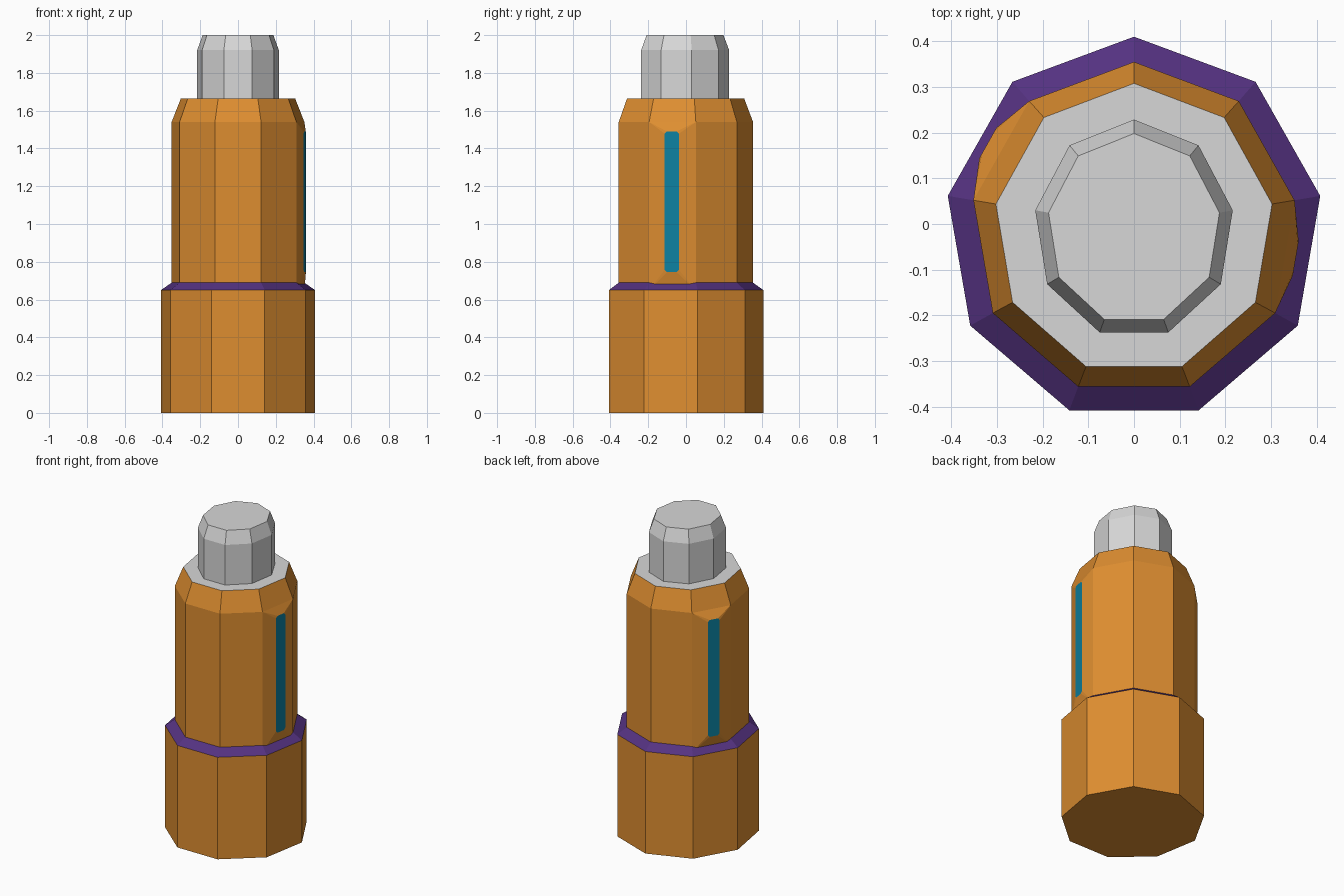
import bpy, bmesh, math
from mathutils import Vector

if "Cube" in bpy.data.objects:
    bpy.data.objects.remove(bpy.data.objects["Cube"])

SIDES = 9
CY = -0.0117  # the nonagon centre sits slightly forward of the bounding-box centre


def mat(name, rgb):
    m = bpy.data.materials.new(name)
    m.diffuse_color = (*rgb, 1)
    m.use_nodes = True
    m.node_tree.nodes["Principled BSDF"].inputs["Base Color"].default_value = m.diffuse_color
    return m


orange = mat("orange", (0.73, 0.27, 0.03))
grey = mat("light grey", (0.68, 0.68, 0.68))
purple = mat("purple", (0.09, 0.032, 0.22))
teal = mat("teal", (0.004, 0.22, 0.35))


def corner(k, rx, ry, z):
    a = math.radians(90 + 360 / SIDES * k)
    return Vector((rx * math.cos(a), CY + ry * math.sin(a), z))


def finish(bm, name, mats):
    bmesh.ops.recalc_face_normals(bm, faces=bm.faces)
    me = bpy.data.meshes.new(name)
    bm.to_mesh(me)
    bm.free()
    for m in mats:
        me.materials.append(m)
    ob = bpy.data.objects.new(name, me)
    bpy.context.collection.objects.link(ob)
    return ob


def stack(name, rings, mats, top_mat=0, bottom=True):
    """Nine-sided solid through (z, rx, ry) rings."""
    bm = bmesh.new()
    loops = [[bm.verts.new(corner(k, rx, ry, z)) for k in range(SIDES)] for z, rx, ry in rings]
    for lo, hi in zip(loops, loops[1:]):
        for k in range(SIDES):
            j = (k + 1) % SIDES
            bm.faces.new((lo[k], lo[j], hi[j], hi[k]))
    if bottom:
        bm.faces.new(loops[0][::-1])
    bm.faces.new(loops[-1]).material_index = top_mat
    return finish(bm, name, mats)


BX, BY = 0.357, 0.3666  # body radii

# Base, sloped collar, body and tip
stack("base", [(0, 0.414, 0.4217), (0.65, 0.414, 0.4217)], [orange])
stack("collar", [(0.65, 0.414, 0.4217), (0.69, 0.356, 0.3656)], [purple], bottom=False)
stack("body", [(0.65, BX, BY), (1.54, BX, BY), (1.665, 0.307, 0.3196)], [orange, grey], top_mat=1)
stack("tip", [(1.66, 0.2195, 0.2402), (1.92, 0.2195, 0.2402), (2.0, 0.19, 0.2098)], [grey])


def raised_window(name, k, lift):
    """Raised panel on body side k, with a narrow teal window on its crest."""
    a, b = corner(k, BX, BY, 0), corner(k + 1, BX, BY, 0)
    mid, t = (a + b) / 2, (b - a).normalized()
    n = t.cross(Vector((0, 0, 1)))
    crest = mid + n * lift
    w, c, z0, z1 = 0.038, 0.012, 0.745, 1.49
    pts = [p + Vector((0, 0, z)) for p in (a, b) for z in (0.65, 1.54)]
    for s in (-1, 1):  # chamfered window corners
        for z, d in ((z0, 1), (z1, -1)):
            pts.append(crest + t * s * (w - c) + Vector((0, 0, z)))
            pts.append(crest + t * s * w + Vector((0, 0, z + d * c)))
    bm = bmesh.new()
    for p in pts:
        bm.verts.new(p)
    bmesh.ops.convex_hull(bm, input=bm.verts)
    bmesh.ops.dissolve_limit(bm, angle_limit=0.01, verts=bm.verts, edges=bm.edges)
    bm.normal_update()
    for f in bm.faces:
        if f.normal.dot(n) > 0.999:
            f.material_index = 1
    finish(bm, name, [orange, teal])


# The two raised windows
raised_window("right_window", 6, 0.024)
raised_window("left_window", 1, 0.034)
